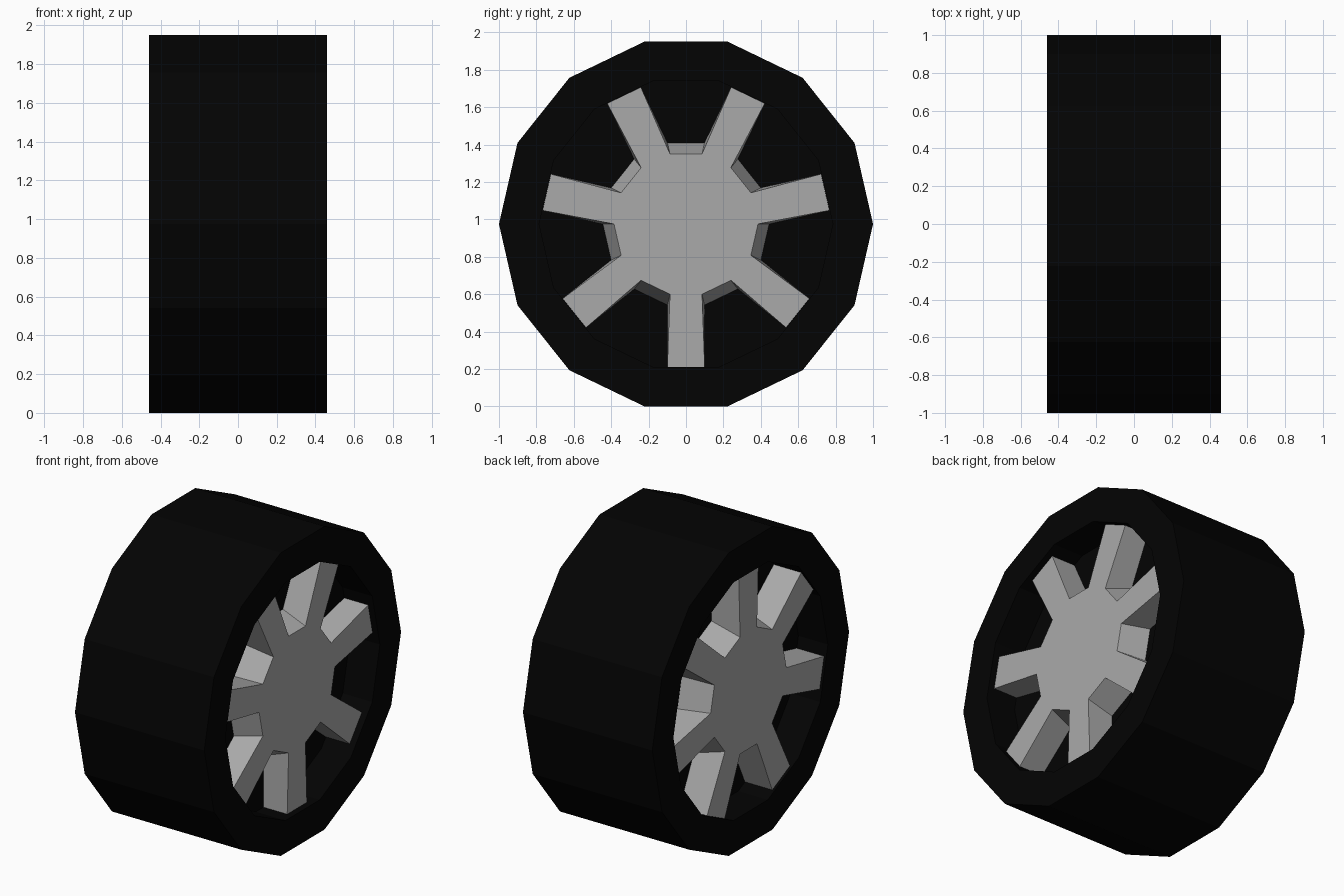
import bpy, bmesh, math

if "Cube" in bpy.data.objects:
    bpy.data.objects.remove(bpy.data.objects["Cube"])

N = 14                 # sides of the wheel
CZ = math.cos(math.pi / N)   # wheel centre height, flat side on the ground


def material(name, value):
    m = bpy.data.materials.new(name)
    m.diffuse_color = (value, value, value, 1)
    m.use_nodes = True
    m.node_tree.nodes["Principled BSDF"].inputs["Base Color"].default_value = m.diffuse_color
    return m


def finish(bm, name, mat):
    bmesh.ops.recalc_face_normals(bm, faces=bm.faces)
    me = bpy.data.meshes.new(name)
    bm.to_mesh(me)
    bm.free()
    me.materials.append(mat)
    ob = bpy.data.objects.new(name, me)
    ob.location.z = CZ
    bpy.context.collection.objects.link(ob)
    return ob


def ring(bm, x, r):
    return [bm.verts.new((x, r * math.cos(2 * math.pi * i / N), r * math.sin(2 * math.pi * i / N)))
            for i in range(N)]


def bridge(bm, a, b):
    for i in range(N):
        j = (i + 1) % N
        bm.faces.new((a[i], a[j], b[j], b[i]))


black = material("tyre black", 0.001)
grey = material("rim grey", 0.4)

# Tyre with a recessed closed centre on both sides
bm = bmesh.new()
rings = [ring(bm, x, r) for x, r in
         ((0.25, 0.785), (0.46, 0.785), (0.46, 1.0), (-0.46, 1.0), (-0.46, 0.785), (-0.25, 0.785))]
for a, b in zip(rings, rings[1:]):
    bridge(bm, a, b)
bm.faces.new(rings[0])
bm.faces.new(rings[-1])
finish(bm, "tyre", black)

# Rims: tapered hub with every second side pulled out into a spoke
# (the spokes of the two sides are staggered)
for side, name, parity, x0, x1 in ((1, "right_rim", 1, 0.245, 0.42),
                                   (-1, "left_rim", 0, 0.245, 0.445)):
    bm = bmesh.new()
    back = ring(bm, side * x0, 0.446)
    front = ring(bm, side * x1, 0.385)
    bm.faces.new(back)
    bm.faces.new(front)
    for i in range(N):
        j = (i + 1) % N
        mid = 2 * math.pi * (i + 0.5) / N
        root = (back[i], back[j], front[j], front[i])
        if i % 2 == parity:          # gap between spokes
            bm.faces.new(root)
            continue
        tip = []
        for x, s in ((x0, -1), (x0, 1), (x1, 1), (x1, -1)):
            d, w = 0.764, 0.1 * s
            tip.append(bm.verts.new((side * x, d * math.cos(mid) - w * math.sin(mid),
                                     d * math.sin(mid) + w * math.cos(mid))))
        bm.faces.new(tip)
        for k in range(4):
            n = (k + 1) % 4
            bm.faces.new((root[k], root[n], tip[n], tip[k]))
    finish(bm, name, grey)
